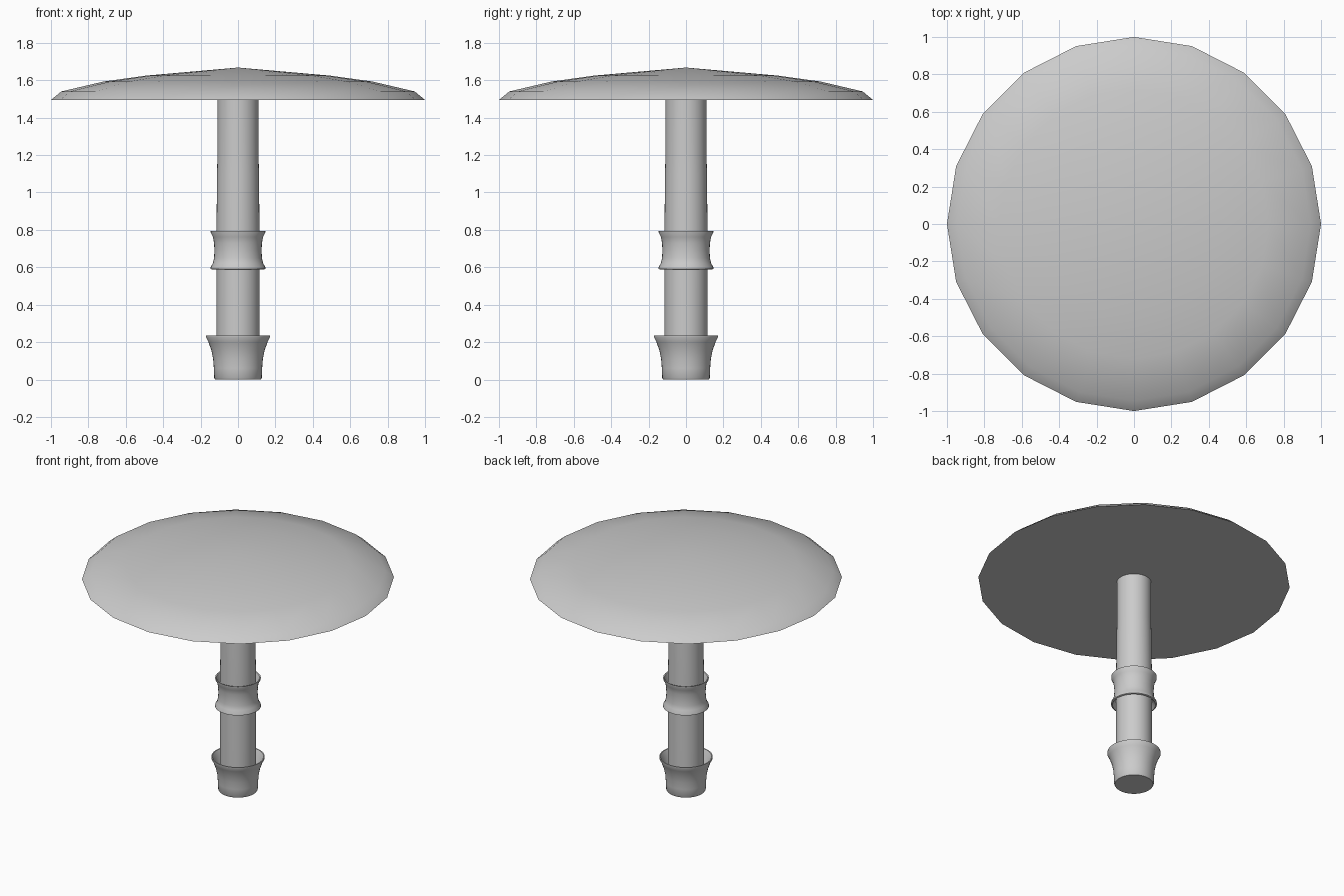
import bpy
import math

cube = bpy.data.objects.get("Cube")
if cube:
    bpy.data.objects.remove(cube, do_unlink=True)

grey = bpy.data.materials.new("light grey")
grey.use_nodes = True
colour = (0.6, 0.6, 0.6, 1)
grey.diffuse_color = colour
grey.node_tree.nodes["Principled BSDF"].inputs["Base Color"].default_value = colour


def lathe(name, profile, sides, angle):
    """Spin a bottom-to-top (radius, height) profile about z; radius 0 makes a pole."""
    verts, rings, faces = [], [], []
    for r, z in profile:
        n = 1 if r == 0 else sides
        rings.append([len(verts) + i for i in range(n)])
        for i in range(n):
            a = math.tau * i / sides
            verts.append((r * math.cos(a), r * math.sin(a), z))
    for low, high in zip(rings, rings[1:]):
        for i in range(sides):
            j = (i + 1) % sides
            quad = [low[i % len(low)], low[j % len(low)],
                    high[j % len(high)], high[i % len(high)]]
            faces.append(list(dict.fromkeys(quad)))
    mesh = bpy.data.meshes.new(name)
    mesh.from_pydata(verts, [], faces)
    mesh.materials.append(grey)
    obj = bpy.data.objects.new(name, mesh)
    bpy.context.collection.objects.link(obj)
    bpy.ops.object.select_all(action='DESELECT')
    obj.select_set(True)
    bpy.context.view_layer.objects.active = obj
    bpy.ops.object.shade_smooth_by_angle(angle=math.radians(angle))
    return obj


# Shallow twenty-sided canopy with a flat underside
lathe("canopy", [(0, 1.495), (1, 1.495), (0.945, 1.54), (0.72, 1.593),
                 (0.49, 1.625), (0, 1.668)], 20, 35)

# Pole, slightly thicker below its middle
lathe("pole", [(0, 0.1), (0.115, 0.1), (0.115, 0.8), (0.112, 1.1),
               (0.11, 1.2), (0.11, 1.5), (0, 1.5)], 40, 35)

# Flared sleeve with open lips around the pole
lathe("collar", [(0.113, 0.62), (0.138, 0.588), (0.147, 0.592), (0.146, 0.602),
                 (0.134, 0.622), (0.128, 0.65), (0.126, 0.69), (0.128, 0.73),
                 (0.134, 0.762), (0.146, 0.786), (0.146, 0.795),
                 (0.138, 0.793), (0.126, 0.76), (0.113, 0.73)], 40, 40)

# Flared foot cup, hollow at the top
lathe("foot_cup", [(0, 0), (0.122, 0), (0.127, 0.008), (0.129, 0.06),
                   (0.133, 0.11), (0.142, 0.155), (0.158, 0.2), (0.171, 0.226),
                   (0.171, 0.235), (0.164, 0.235), (0.148, 0.2),
                   (0.132, 0.155), (0.113, 0.12)], 40, 40)
